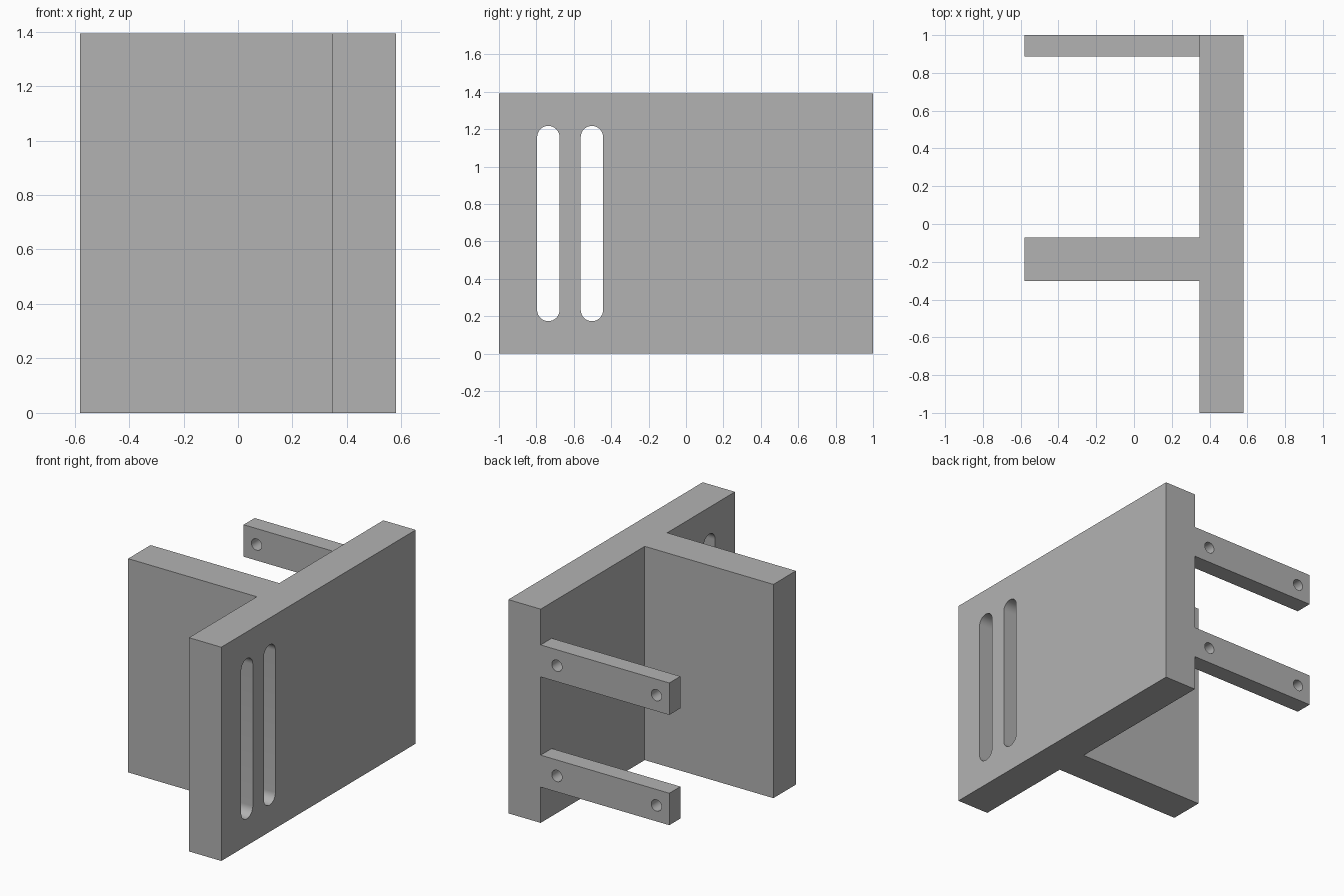
import bpy
import bmesh
from math import sin, cos, pi, radians
from mathutils import Matrix, Vector

cube = bpy.data.objects.get("Cube")
if cube:
    bpy.data.objects.remove(cube, do_unlink=True)

grey = bpy.data.materials.new("light grey")
grey.use_nodes = True
grey.diffuse_color = (0.448, 0.448, 0.448, 1)
grey.node_tree.nodes["Principled BSDF"].inputs["Base Color"].default_value = grey.diffuse_color

HEIGHT = 1.392
WIDTH = 0.58          # half size along x
INNER = 0.347         # inner face of the plate


def prism(name, outline, direction):
    """Extrude a closed outline of 3D points along a direction."""
    bm = bmesh.new()
    face = bm.faces.new([bm.verts.new(p) for p in outline])
    ext = bmesh.ops.extrude_face_region(bm, geom=[face])
    verts = [v for v in ext["geom"] if isinstance(v, bmesh.types.BMVert)]
    bmesh.ops.translate(bm, verts=verts, vec=Vector(direction))
    bmesh.ops.recalc_face_normals(bm, faces=bm.faces[:])
    mesh = bpy.data.meshes.new(name)
    bm.to_mesh(mesh)
    bm.free()
    mesh.materials.append(grey)
    obj = bpy.data.objects.new(name, mesh)
    bpy.context.collection.objects.link(obj)
    return obj


def select_only(obj):
    bpy.ops.object.select_all(action="DESELECT")
    obj.select_set(True)
    bpy.context.view_layer.objects.active = obj


def cut(obj, cutters):
    """Subtract the cutters, remove them and shade the result."""
    select_only(obj)
    for cutter in cutters:
        cutter.hide_render = True
        mod = obj.modifiers.new("cut", "BOOLEAN")
        mod.operation = "DIFFERENCE"
        mod.solver = "EXACT"
        mod.object = cutter
        bpy.ops.object.modifier_apply(modifier=mod.name)
        bpy.data.objects.remove(cutter, do_unlink=True)
    select_only(obj)
    bpy.ops.object.shade_smooth_by_angle(angle=radians(30))


def slot_cutter(y, radius, low, high, steps=16):
    """Upright round-ended slot running through along x."""
    pts = []
    for centre, start in ((high - radius, 0), (low + radius, pi)):
        for i in range(steps + 1):
            a = start + pi * i / steps
            pts.append((0.2, y + radius * cos(a), centre + radius * sin(a)))
    return prism("slot_cutter", pts, (0.6, 0, 0))


def hole_cutter(x, z, radius, sides=32):
    """Round hole running through along y."""
    pts = [(x + radius * cos(2 * pi * i / sides), 0.8,
            z + radius * sin(2 * pi * i / sides)) for i in range(sides)]
    return prism("hole_cutter", pts, (0, 0.3, 0))


# Plate and fin share one T-shaped profile
FIN_FRONT, FIN_BACK = -0.302, -0.071
profile = [(WIDTH, -1), (WIDTH, 1), (INNER, 1), (INNER, FIN_BACK),
           (-WIDTH, FIN_BACK), (-WIDTH, FIN_FRONT), (INNER, FIN_FRONT), (INNER, -1)]
body = prism("plate_with_fin", [(x, y, 0) for x, y in profile], (0, 0, HEIGHT))
cut(body, [slot_cutter(y, 0.06, 0.174, 1.218) for y in (-0.736, -0.503)])

# Two drilled arms flush with the back edge
ARM_HALF = 0.104
for name, z in (("lower_arm", 0.337), ("upper_arm", HEIGHT - 0.337)):
    lo, hi = z - ARM_HALF, z + ARM_HALF
    outline = [(-WIDTH, 0.886, lo), (INNER, 0.886, lo),
               (INNER, 0.886, hi), (-WIDTH, 0.886, hi)]
    arm = prism(name, outline, (0, 0.114, 0))
    cut(arm, [hole_cutter(x, z, 0.037) for x in (0.23, -0.487)])
